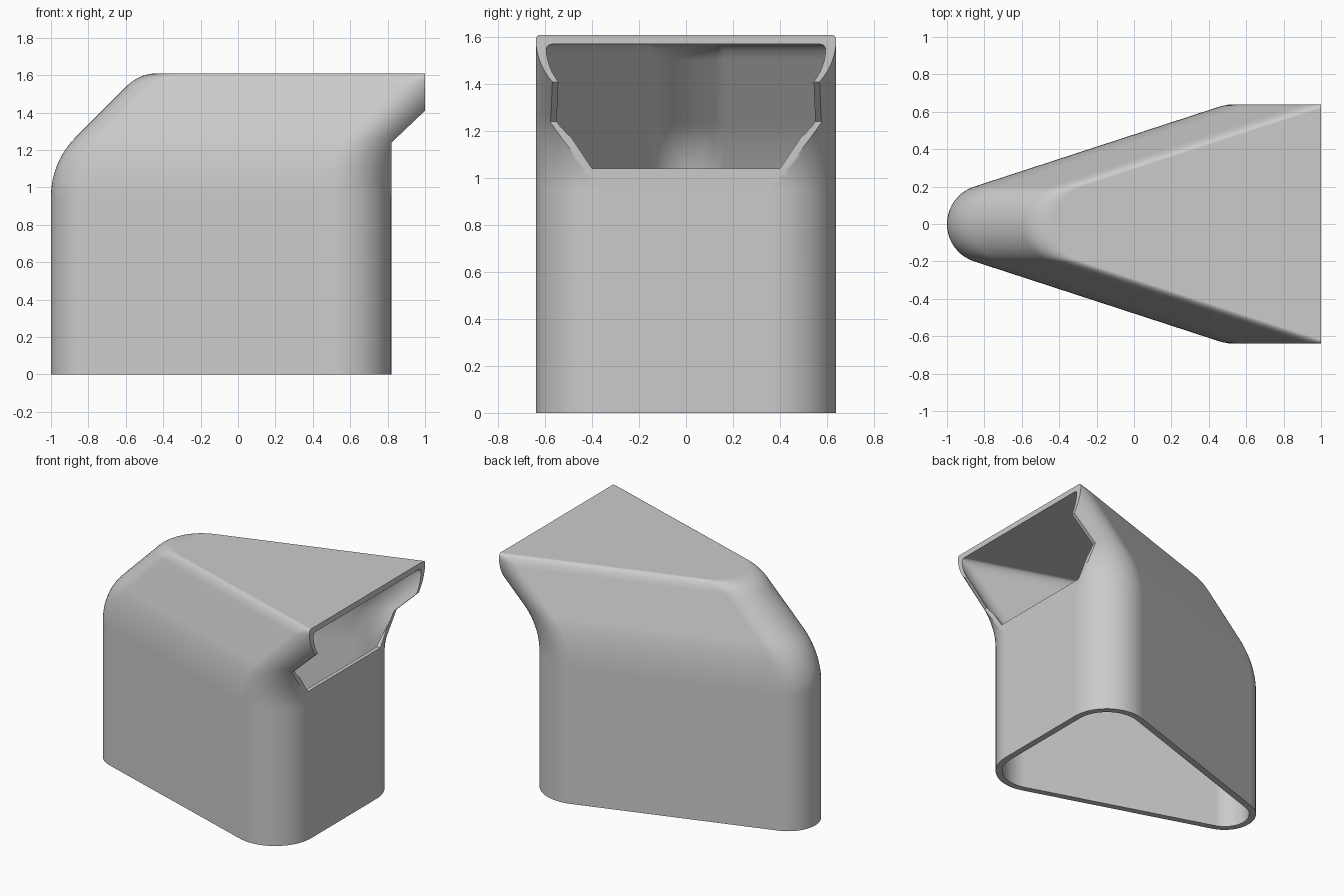
import bpy, bmesh, math
from mathutils import Vector

cube = bpy.data.objects.get("Cube")
if cube:
    bpy.data.objects.remove(cube, do_unlink=True)

# Plain grey plastic
grey = bpy.data.materials.new("plain_grey")
grey.use_nodes = True
colour = (0.6, 0.6, 0.6, 1)
grey.diffuse_color = colour
grey.node_tree.nodes["Principled BSDF"].inputs["Base Color"].default_value = colour

NOSE, NOSE_R = Vector((-0.79, 0)), 0.21
CORNER, CORNER_R = Vector((0.54, 0.36)), 0.28
WALL = 0.045
BEND_Z = 0.95


def outline(inset):
    """Rounded triangle: one nose arc and two corner arcs joined by tangents."""
    d = CORNER - NOSE
    side = math.atan2(d.y, d.x) + math.acos((NOSE_R - CORNER_R) / d.length)
    arcs = [
        (CORNER, CORNER_R, 0, side),
        (NOSE, NOSE_R, side, 2 * math.pi - side),
        (Vector((CORNER.x, -CORNER.y)), CORNER_R, -side, 0),
    ]
    pts = []
    for centre, r, start, end in arcs:
        steps = 20
        for i in range(steps + 1):
            a = start + (end - start) * i / steps
            pts.append(centre + (r - inset) * Vector((math.cos(a), math.sin(a))))
    return pts


def lean_path(drop):
    """Shift in x against height: upright, bend to 45 degrees, bend to flat."""
    steps, r1, r2, run = 12, 0.45, 0.232, 0.274
    path = [(0, 0)]
    for i in range(steps + 1):
        a = math.pi / 4 * i / steps
        path.append((r1 * (1 - math.cos(a)), BEND_Z + r1 * math.sin(a) - drop))
    x, z = path[-1]
    x, z = x + run, z + run
    for i in range(steps + 1):
        a = math.pi / 4 * (1 + i / steps)
        path.append((x + r2 * (math.cos(math.pi / 4) - math.cos(a)),
                     z + r2 * (math.sin(a) - math.sin(math.pi / 4))))
    return path


def make_object(name, bm):
    bmesh.ops.recalc_face_normals(bm, faces=bm.faces)
    mesh = bpy.data.meshes.new(name)
    bm.to_mesh(mesh)
    bm.free()
    mesh.materials.append(grey)
    obj = bpy.data.objects.new(name, mesh)
    bpy.context.collection.objects.link(obj)
    return obj


def skin(bm, inset, drop):
    """Sweep the outline up the path, cap the top, return the bottom ring."""
    shape = outline(inset)
    rings = [[bm.verts.new((p.x + x, p.y, z)) for p in shape]
             for x, z in lean_path(drop)]
    for low, high in zip(rings, rings[1:]):
        bridge(bm, low, high)
    bm.faces.new(rings[-1])
    return rings[0]


def bridge(bm, a, b):
    n = len(a)
    for i in range(n):
        j = (i + 1) % n
        bm.faces.new((a[i], a[j], b[j], b[i]))


def prism(name, points, offset):
    bm = bmesh.new()
    face = bm.faces.new([bm.verts.new(p) for p in points])
    moved = bmesh.ops.extrude_face_region(bm, geom=[face])["geom"]
    bmesh.ops.translate(bm, vec=offset,
                        verts=[v for v in moved if isinstance(v, bmesh.types.BMVert)])
    obj = make_object(name, bm)
    obj.hide_render = True
    return obj


# Hollow hood body, open at the bottom
bm = bmesh.new()
bridge(bm, skin(bm, 0, 0), skin(bm, WALL, 0.04))
hood = make_object("hood_shell", bm)

# Mouth: trimmed upright, along a slope, then upright again
mouth = [(0.821, 0.96), (0.821, 1.24), (1, 1.41), (1, 1.8), (2, 1.8), (2, 0.96)]
mouth_cutter = prism("mouth_cutter", [(x, -1, z) for x, z in mouth], (0, 2, 0))

# Sill: straight lower edge with slanting ends
sill = [(-0.4, 1.04), (0.4, 1.04), (0.5, 1.19), (-0.5, 1.19)]
sill_cutter = prism("sill_cutter", [(0.7, y, z) for y, z in sill], (0.25, 0, 0))

bpy.ops.object.select_all(action="DESELECT")
bpy.context.view_layer.objects.active = hood
hood.select_set(True)
for cutter in (mouth_cutter, sill_cutter):
    mod = hood.modifiers.new("cut", "BOOLEAN")
    mod.operation = "DIFFERENCE"
    mod.solver = "EXACT"
    mod.object = cutter
    bpy.ops.object.modifier_apply(modifier=mod.name)
    bpy.data.objects.remove(cutter, do_unlink=True)

# Smooth bends with crisp rims
bpy.ops.object.shade_smooth_by_angle(angle=math.radians(30))
weighted = hood.modifiers.new("weighted_normals", "WEIGHTED_NORMAL")
weighted.keep_sharp = True
